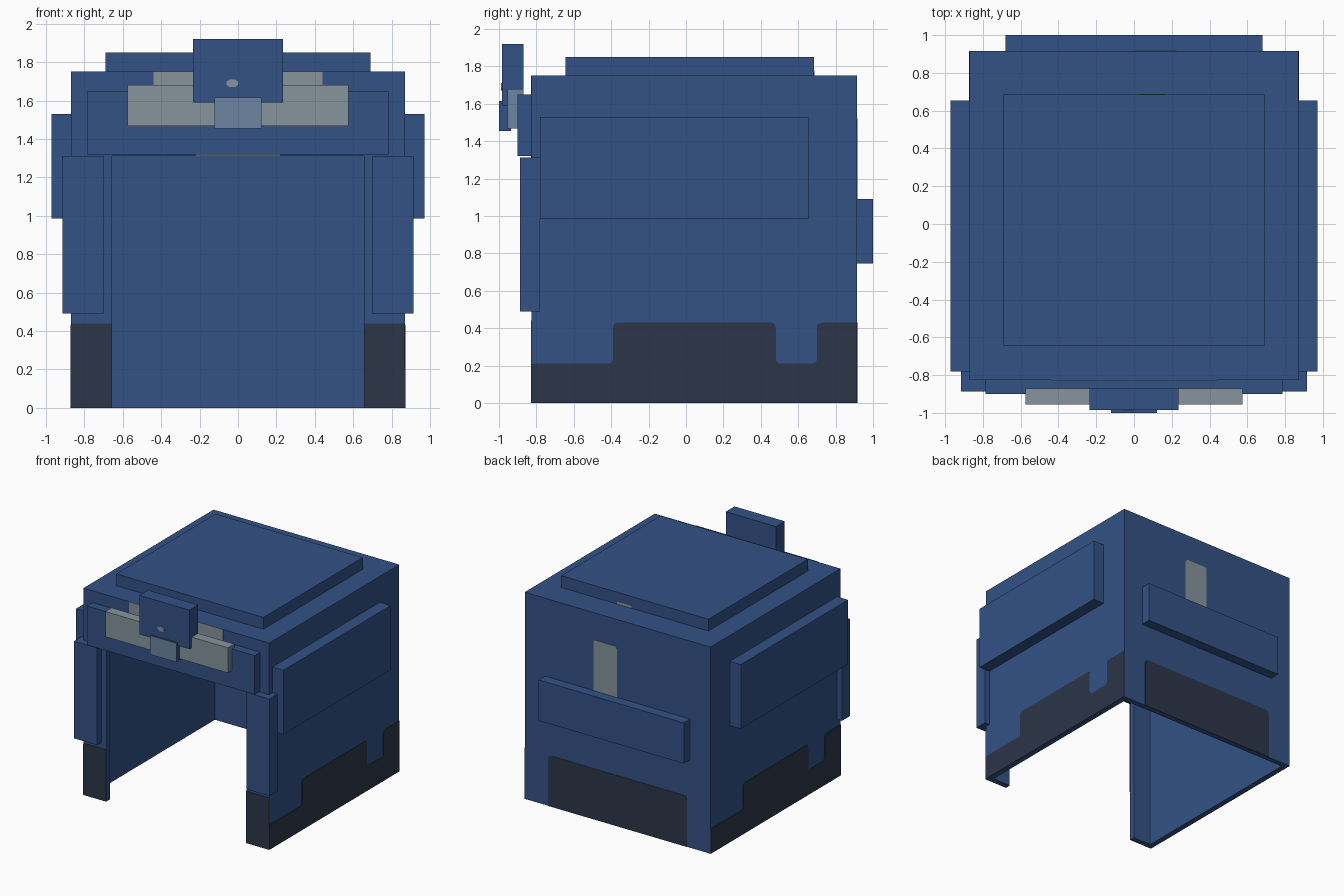
import bpy, bmesh
from math import radians, pi, cos, sin
from mathutils import Matrix

cube = bpy.data.objects.get("Cube")
if cube:
    bpy.data.objects.remove(cube, do_unlink=True)


def material(name, rgb):
    m = bpy.data.materials.new(name)
    m.use_nodes = True
    m.diffuse_color = (*rgb, 1)
    m.node_tree.nodes["Principled BSDF"].inputs["Base Color"].default_value = (*rgb, 1)
    return m


BLUE = material("navy blue", (0.033, 0.085, 0.24))
DARK = material("charcoal", (0.025, 0.036, 0.066))
GREY = material("steel grey", (0.24, 0.30, 0.33))
PALE = material("pale blue", (0.15, 0.235, 0.36))


def finish(name, bm, *mats):
    bmesh.ops.recalc_face_normals(bm, faces=bm.faces)
    mesh = bpy.data.meshes.new(name)
    bm.to_mesh(mesh)
    bm.free()
    for m in mats:
        mesh.materials.append(m)
    ob = bpy.data.objects.new(name, mesh)
    bpy.context.collection.objects.link(ob)
    return ob


def box(name, x, y, z, *mats, second=None):
    """Box from three ranges; faces whose normal passes 'second' get the second material."""
    bm = bmesh.new()
    bmesh.ops.create_cube(bm, size=1)
    for v in bm.verts:
        v.co = [r[0] + (c + 0.5) * (r[1] - r[0]) for c, r in zip(v.co, (x, y, z))]
    bm.normal_update()
    for f in bm.faces:
        if second and second(f.normal):
            f.material_index = 1
    return finish(name, bm, *(mats or (BLUE,)))


CY, HALF, WALL = 0.045, 0.87, 0.045   # shell centre, half width, wall thickness


def patch(name, outline, mat, turn=0, dist=HALF, cy=CY, round_corners=0):
    """Thin painted plate on a wall: outline is (across, height), turned about z."""
    bm = bmesh.new()
    face = bm.faces.new([bm.verts.new((u, -dist + 0.002, z)) for u, z in outline])
    if round_corners:
        inner = [v for v in bm.verts if v.co.z > 0.1 and abs(v.co.x) < HALF]
        bmesh.ops.bevel(bm, geom=inner, offset=round_corners, segments=3,
                        profile=0.5, affect='VERTICES')
    out = bmesh.ops.extrude_face_region(bm, geom=bm.faces[:])
    for v in out["geom"]:
        if isinstance(v, bmesh.types.BMVert):
            v.co.y -= 0.005
    bm.transform(Matrix.Translation((0, cy, 0)) @ Matrix.Rotation(radians(turn), 4, 'Z'))
    return finish(name, bm, mat)


def rect(u0, u1, z0, z1):
    return [(u0, z0), (u1, z0), (u1, z1), (u0, z1)]


# Hollow shell, open underneath and at the front
shell = box("shell", (-HALF, HALF), (CY - HALF, CY + HALF), (0, 1.75))
i = HALF - WALL
cutters = [box("hollow_cutter", (-i, i), (CY - i, CY + i), (-0.2, 1.75 - WALL)),
           box("opening_cutter", (-0.655, 0.655), (-1.2, -0.5), (-0.3, 1.31))]
bpy.context.view_layer.objects.active = shell
for c in cutters:
    c.hide_render = True
    mod = shell.modifiers.new("cut", 'BOOLEAN')
    mod.operation, mod.solver, mod.object = 'DIFFERENCE', 'EXACT', c
    bpy.ops.object.modifier_apply(modifier=mod.name)
    bpy.data.objects.remove(c, do_unlink=True)

# Raised armour plates
box("top_plate", (-0.69, 0.69), (-0.645, 0.685), (1.74, 1.85))
box("back_plate", (-0.68, 0.68), (0.9, 1.0), (0.745, 1.09))
box("brow_plate", (-0.785, 0.785), (-0.9, -0.82), (1.32, 1.65))
for side, s in (("left", 1), ("right", -1)):
    box(side + "_side_plate", sorted((s * 0.86, s * 0.972)), (-0.78, 0.655), (0.985, 1.53))
    box(side + "_cheek_plate", sorted((s * 0.70, s * 0.915)), (-0.888, -0.78), (0.49, 1.312))

# Brow ornament: bar, badge and tab
box("brow_bar", (-0.575, 0.575), (-0.955, -0.87), (1.467, 1.68), GREY, PALE,
    second=lambda n: abs(n.x) > 0.5)
box("badge", (-0.235, 0.235), (-0.985, -0.868), (1.59, 1.92))
box("badge_tab", (-0.122, 0.122), (-1.0, -0.935), (1.455, 1.615), BLUE, PALE,
    second=lambda n: n.y < -0.5)
dot = [(-0.03 + 0.033 * cos(k * pi / 4 + pi / 8), 1.69 + 0.022 * sin(k * pi / 4 + pi / 8))
       for k in range(8)]
patch("badge_dot", dot, GREY, dist=0.985, cy=0)

# Dark stepped skirt on both sides, dark panel on the back, dark post feet
step = 0.435
skirt = [(-HALF, 0), (HALF, 0), (HALF, 0.43), (0.655, 0.43), (0.655, 0.21),
         (step, 0.21), (step, 0.43), (-step, 0.43), (-step, 0.21), (-HALF, 0.21)]
patch("left_skirt", skirt, DARK, 90, round_corners=0.025)
patch("right_skirt", skirt, DARK, -90, round_corners=0.025)
patch("back_skirt", rect(-0.65, 0.65, 0, 0.43), DARK, 180, round_corners=0.03)
patch("left_post_foot", rect(0.655, HALF, 0, 0.44), DARK)
patch("right_post_foot", rect(-HALF, -0.655, 0, 0.44), DARK)

# Grey painted marks
patch("front_mark", rect(-0.44, 0.44, 1.6, 1.75), GREY)
patch("front_lower_mark", rect(-0.22, 0.22, 1.31, 1.4), GREY)
patch("back_mark", rect(-0.225, -0.005, 1.0, 1.52), GREY, 180, round_corners=0.02)
patch("top_plate_mark", rect(-0.165, -0.03, 1.75, 1.775), GREY, 180, dist=0.685, cy=0)
